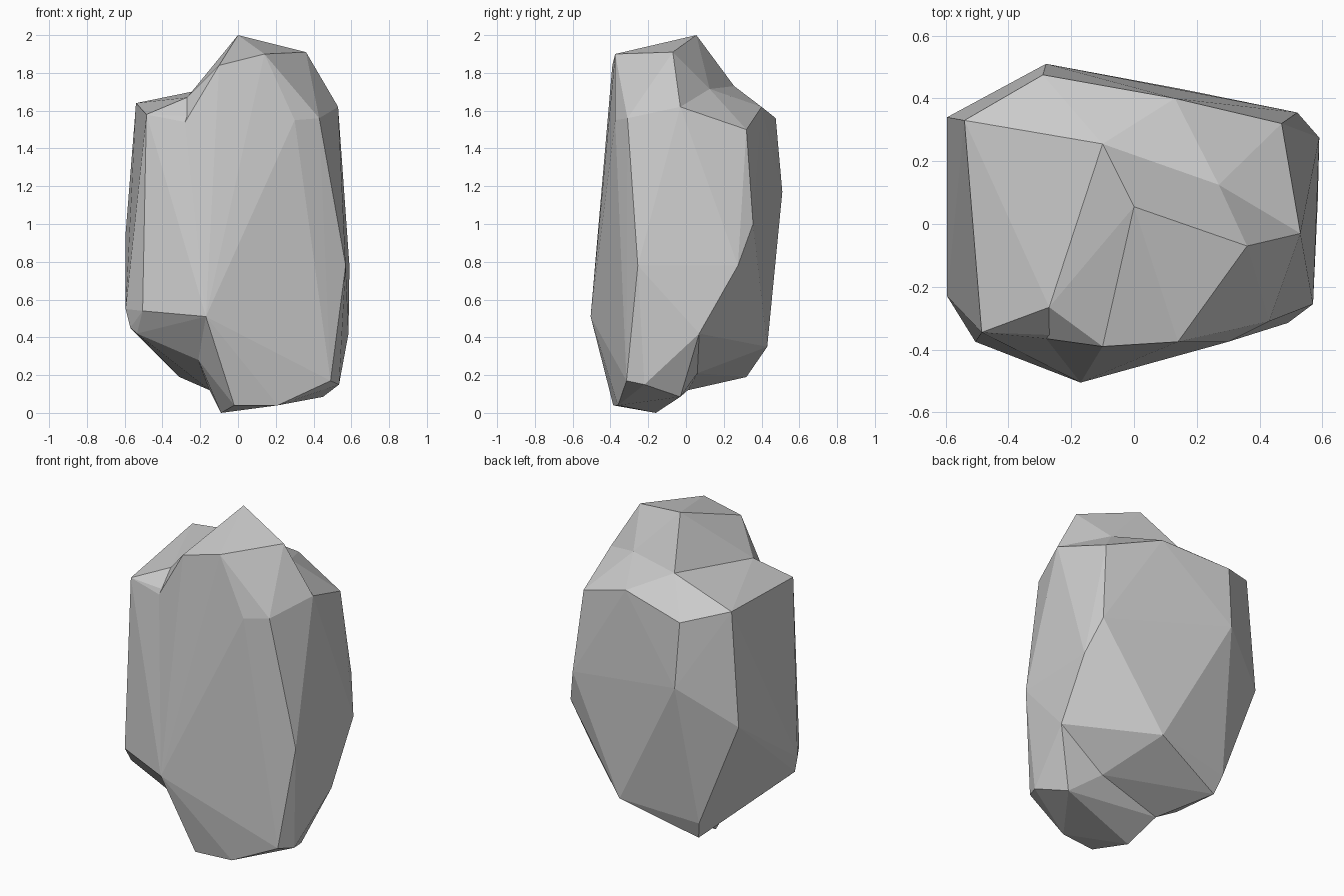
import bpy, bmesh

if "Cube" in bpy.data.objects:
    bpy.data.objects.remove(bpy.data.objects["Cube"])

# Faceted boulder: three convex chunks (trunk, foot, crown) fused together.

# Corner points where neighbouring chunks meet
chin = (-.17, -.505, .51)
front_rim = [(.30, -.375, 1.55), (.43, -.31, 1.56)]
left_notch = [(-.28, -.365, 1.54), (-.27, -.265, 1.67)]
shoulder = [(.53, -.03, 1.62), (.27, .125, 1.715), (-.10, .255, 1.73)]
right_side = [(.57, -.255, .78), (.585, .07, .42)]
under_joint = [(.28, .06, .21), (-.15, .01, .12), (-.21, -.28, .28)]


def chunk(name, points):
    """Convex faceted solid around a few corner points."""
    bm = bmesh.new()
    for p in points:
        bm.verts.new(p)
    out = bmesh.ops.convex_hull(bm, input=bm.verts[:])
    loose = {g for g in out["geom_interior"] + out["geom_unused"]
             if isinstance(g, bmesh.types.BMVert)}
    bmesh.ops.delete(bm, geom=list(loose), context='VERTS')
    bmesh.ops.recalc_face_normals(bm, faces=bm.faces[:])
    me = bpy.data.meshes.new(name)
    bm.to_mesh(me)
    bm.free()
    ob = bpy.data.objects.new(name, me)
    bpy.context.collection.objects.link(ob)
    return ob


def fuse(base, other):
    """Boolean union, then discard the second chunk."""
    mod = base.modifiers.new("fuse", 'BOOLEAN')
    mod.operation, mod.solver, mod.object = 'UNION', 'EXACT', other
    bpy.context.view_layer.objects.active = base
    bpy.ops.object.modifier_apply(modifier=mod.name)
    bpy.data.objects.remove(other)


# Main trunk: upper rim, middle ring, lower ring
rim = [(-.54, .33, 1.64), (-.29, .475, 1.56), (.13, .40, 1.62),
       (.47, .32, 1.50), (-.485, -.345, 1.58)]
middle = [(-.28, .51, 1.17), (.52, .355, 1.0), (.59, .275, .78),
          (-.595, .34, .95), (-.505, -.375, .54), (-.595, -.23, .55)]
lower = [(.15, .43, .35), (-.34, .36, .30), (-.31, .32, .19),
         (-.57, -.24, .45), (-.535, -.27, .42)]
rock = chunk("rock", rim + middle + lower + front_rim + left_notch + shoulder
             + right_side + under_joint + [chin])

# Foot jutting down at the front right
sole = [(-.09, -.16, 0), (-.02, -.385, .04), (.21, -.36, .04),
        (.49, -.315, .17), (.535, -.22, .15), (.45, -.03, .085)]
foot = chunk("foot", sole + under_joint + right_side + front_rim + [chin])

# Peaked crown on top
peak = [(0, .055, 2.0), (.36, -.07, 1.91), (.14, -.375, 1.90), (-.10, -.39, 1.84)]
crown = chunk("crown", peak + front_rim + left_notch + shoulder + [chin])

fuse(rock, foot)
fuse(rock, crown)
